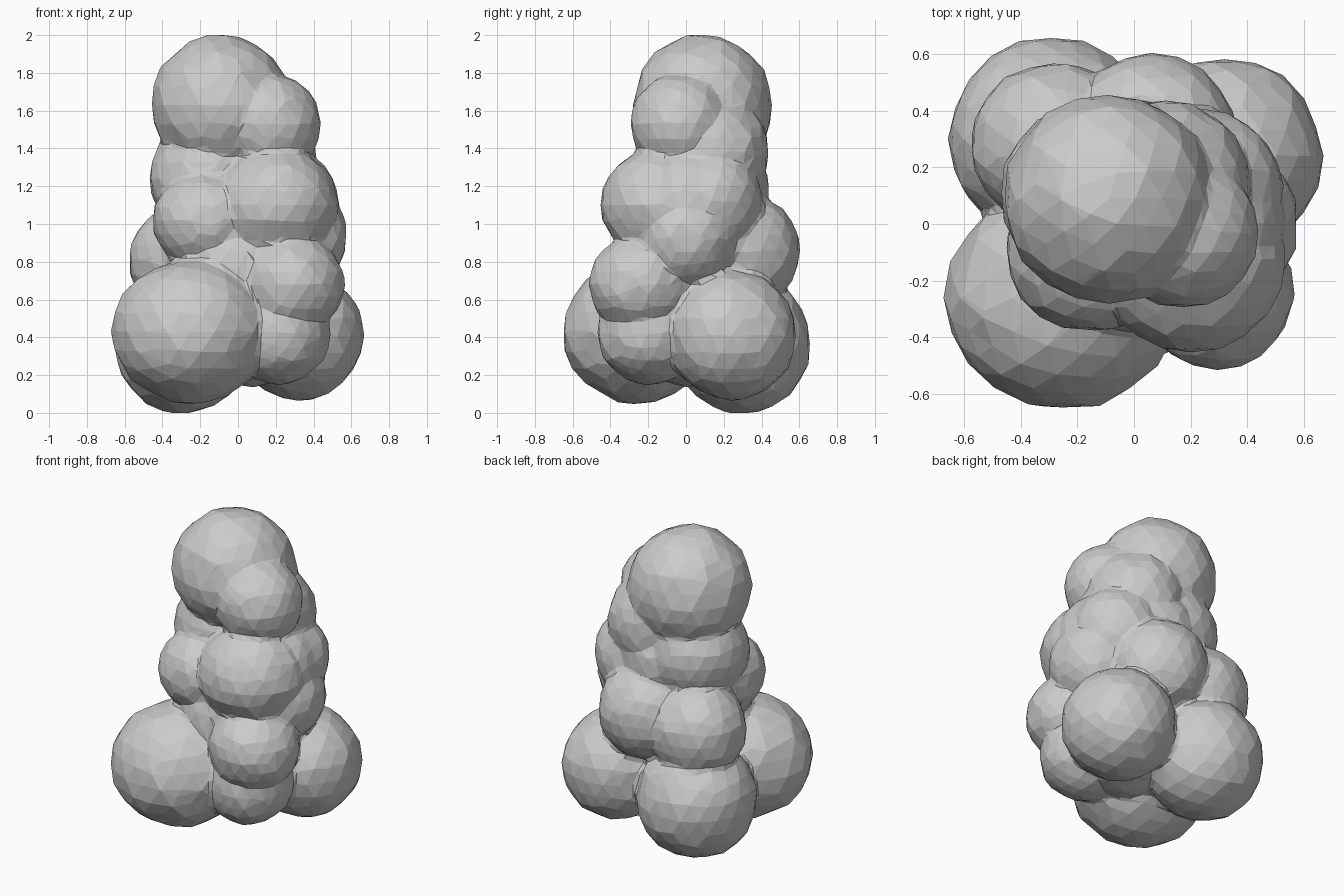
import bpy, bmesh, random
from mathutils import Vector

random.seed(4)

# Rounded foliage clumps: centre, radii
clumps = [
    # crown
    ((-0.09, 0.09, 1.63), (0.37, 0.37, 0.375)),
    ((0.17, -0.03, 1.53), (0.27, 0.265, 0.265)),
    ((0.11, 0.13, 1.38), (0.30, 0.31, 0.30)),
    # upper middle
    ((-0.15, 0.11, 1.24), (0.32, 0.32, 0.32)),
    ((0.20, -0.12, 1.10), (0.33, 0.335, 0.31)),
    ((0.24, 0.12, 1.12), (0.285, 0.285, 0.285)),
    ((0.22, 0.01, 1.11), (0.31, 0.31, 0.31)),
    ((-0.16, -0.09, 1.02), (0.295, 0.29, 0.27)),
    ((0.02, 0.14, 1.18), (0.30, 0.30, 0.30)),
    # lower middle
    ((0.30, 0.00, 0.93), (0.28, 0.28, 0.28)),
    ((0.29, -0.24, 0.68), (0.275, 0.275, 0.26)),
    ((-0.28, 0.28, 0.81), (0.30, 0.29, 0.30)),
    ((0.06, 0.30, 0.86), (0.305, 0.305, 0.305)),
    # inner core
    ((0.00, 0.00, 0.76), (0.38, 0.38, 0.38)),
    ((0.08, 0.01, 0.47), (0.33, 0.33, 0.33)),
    # base
    ((-0.29, 0.30, 0.365), (0.365, 0.36, 0.37)),
    ((0.32, 0.24, 0.41), (0.345, 0.345, 0.345)),
    ((0.22, -0.20, 0.42), (0.27, 0.27, 0.27)),
    ((-0.25, -0.26, 0.43), (0.415, 0.395, 0.38)),
]

# All clumps gathered in one mesh, each slightly uneven
bm = bmesh.new()
for centre, radii in clumps:
    ball = bmesh.ops.create_icosphere(bm, subdivisions=3, radius=1.0)
    for v in ball["verts"]:
        v.co *= random.uniform(0.98, 1.025)
        v.co = Vector(c + r * p for c, r, p in zip(centre, radii, v.co))
mesh = bpy.data.meshes.new("foliage")
bm.to_mesh(mesh)
bm.free()
foliage = bpy.data.objects.new("foliage", mesh)
bpy.context.collection.objects.link(foliage)

# Merge into one outer skin, soften the creases, reduce to uneven facets
skin = foliage.modifiers.new("outer_skin", 'REMESH')
skin.mode = 'VOXEL'
skin.voxel_size = 0.02
soft = foliage.modifiers.new("soft_creases", 'SMOOTH')
soft.factor = 0.5
soft.iterations = 3
facets = foliage.modifiers.new("uneven_facets", 'DECIMATE')
facets.ratio = 0.045
